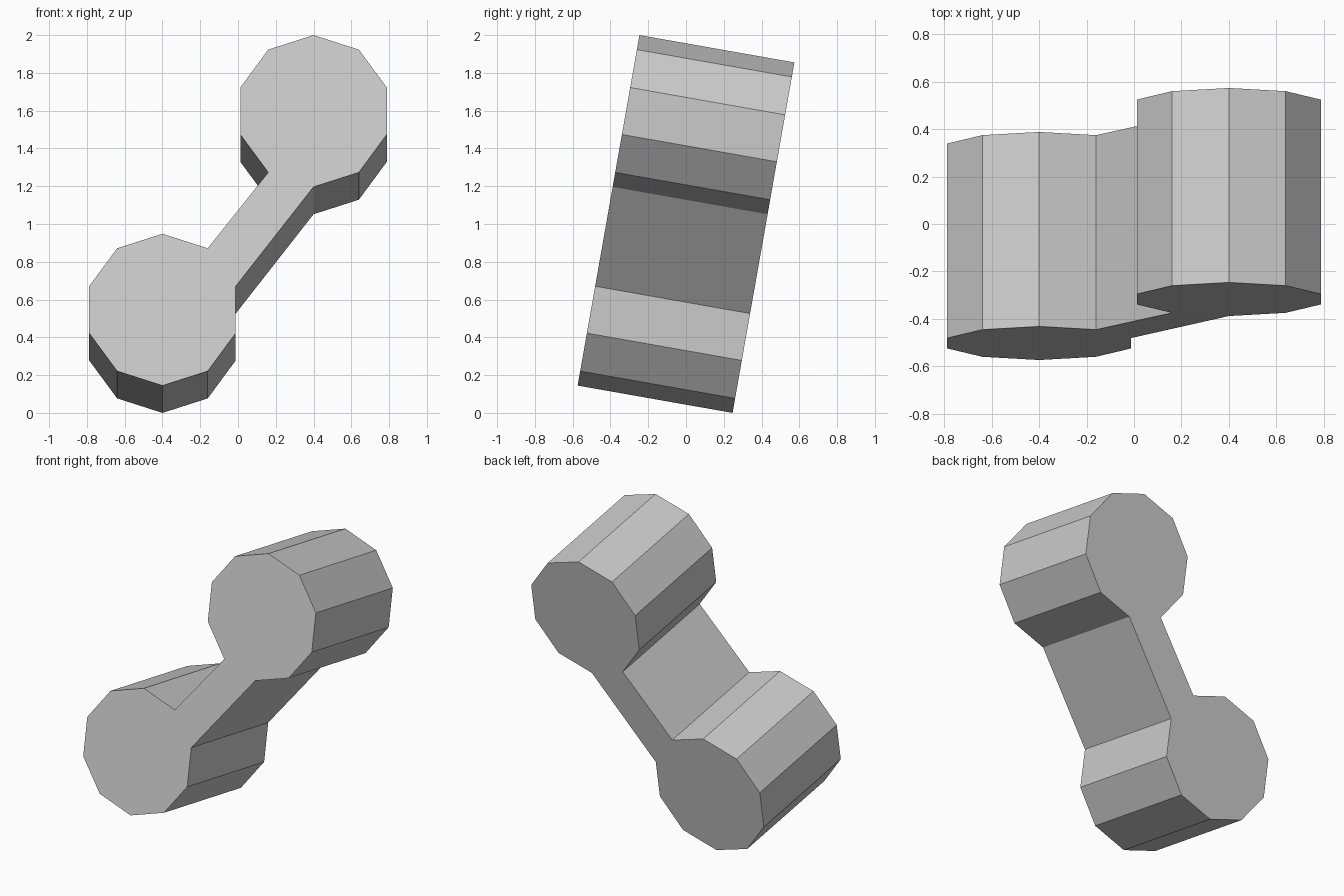
import bpy
import bmesh
from math import cos, sin, pi, radians
from mathutils import Matrix, Vector

default = bpy.data.objects.get("Cube")
if default:
    bpy.data.objects.remove(default, do_unlink=True)

SIDES = 10
RADIUS = 0.408
CENTRE = Vector((0.4, 0.534))   # upper lobe centre; the lower one is opposite
DEPTH = 0.833
TILT = radians(-10)

# Plain grey material
grey = bpy.data.materials.new("light grey")
grey.use_nodes = True
colour = (0.6, 0.6, 0.6, 1)
grey.diffuse_color = colour
grey.node_tree.nodes["Principled BSDF"].inputs["Base Color"].default_value = colour


def lobe(centre, first):
    """All corners of a decagon, clockwise from the given corner (0 is the top)."""
    angles = [2 * pi * (first + i) / SIDES for i in range(SIDES)]
    return [(centre.x + RADIUS * sin(a), centre.y + RADIUS * cos(a)) for a in angles]


# Two decagons, each open on one edge, joined by the straight sides of the bar
outline = lobe(CENTRE, 6) + lobe(-CENTRE, 2)

# Extrude the outline front to back, then lean it backwards
bm = bmesh.new()
front = bm.faces.new([bm.verts.new((x, -DEPTH / 2, z)) for x, z in outline])
back = bmesh.ops.extrude_face_region(bm, geom=[front], use_keep_orig=True)
back_verts = [g for g in back["geom"] if isinstance(g, bmesh.types.BMVert)]
bmesh.ops.translate(bm, verts=back_verts, vec=(0, DEPTH, 0))
bmesh.ops.recalc_face_normals(bm, faces=bm.faces)
lean = Matrix.Translation((0, 0, 1)) @ Matrix.Rotation(TILT, 4, "X")
bmesh.ops.transform(bm, matrix=lean, verts=bm.verts)

mesh = bpy.data.meshes.new("double_lobed_bar")
bm.to_mesh(mesh)
bm.free()
mesh.materials.append(grey)
bar = bpy.data.objects.new("double_lobed_bar", mesh)
bpy.context.collection.objects.link(bar)
